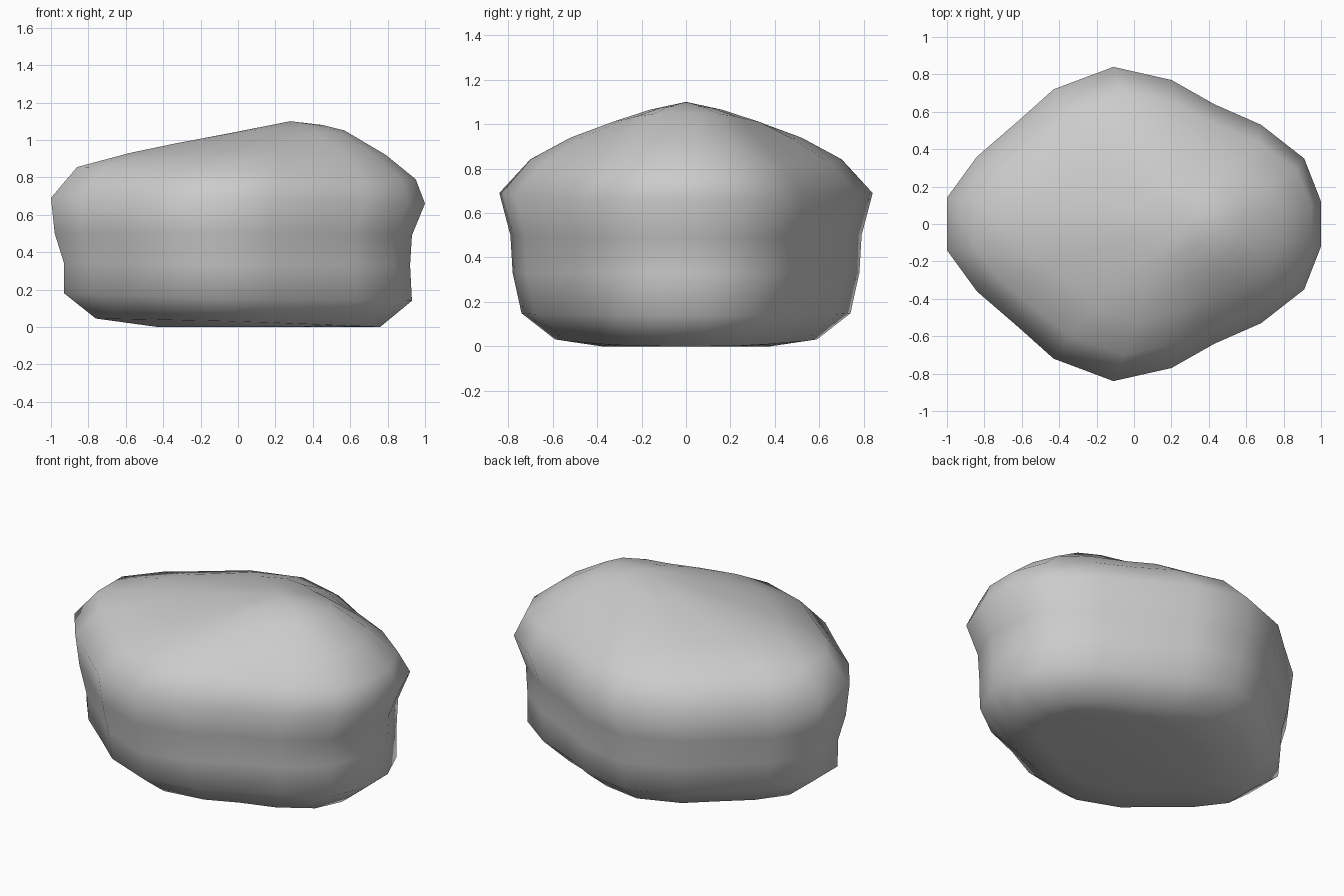
import bpy
import bmesh

cube = bpy.data.objects.get("Cube")
if cube:
    bpy.data.objects.remove(cube, do_unlink=True)

# Flat stone colour
stone = bpy.data.materials.new("stone_grey")
stone.use_nodes = True
grey = (0.6, 0.6, 0.6, 1)
stone.diffuse_color = grey
stone.node_tree.nodes["Principled BSDF"].inputs["Base Color"].default_value = grey

# Half of the plan outline, mirrored across y to close the loop
half = [(1, .12), (.91, .35), (.68, .53), (.43, .64), (.2, .77),
        (-.11, .84), (-.43, .72), (-.62, .55), (-.84, .36), (-1, .14)]
outline = half + [(x, -y) for x, y in reversed(half)]

# Rings from the base up: left x, right x, half width, z at left, middle, right
rings = [
    (-.43, .60, .38, 0, 0, 0),
    (-.76, .76, .59, .045, .03, 0),
    (-.93, .93, .74, .18, .145, .14),
    (-.93, .92, .78, .34, .33, .33),
    (-.98, .93, .79, .50, .50, .49),
    (-1.0, 1.0, .84, .69, .69, .66),
    (-.86, .95, .70, .855, .84, .79),
    (-.58, .79, .52, .93, .94, .92),
    (-.34, .57, .36, .98, 1.0, 1.05),
    (-.05, .45, .18, 1.035, 1.06, 1.08),
]

bm = bmesh.new()
loops = []
for x0, x1, width, z0, zm, z1 in rings:
    loop = []
    for u, v in outline:
        x = (x0 + x1) / 2 + u * (x1 - x0) / 2
        z = zm + (z1 - zm) * u if u > 0 else zm + (zm - z0) * u
        loop.append(bm.verts.new((x, v * width / .84, z)))
    loops.append(loop)

# Side bands
n = len(outline)
for low, high in zip(loops, loops[1:]):
    for i in range(n):
        j = (i + 1) % n
        bm.faces.new((low[i], low[j], high[j], high[i]))

# Crown and flat base
peak = bm.verts.new((.28, 0, 1.1))
base = bm.verts.new((.08, 0, 0))
for i in range(n):
    j = (i + 1) % n
    bm.faces.new((loops[-1][i], loops[-1][j], peak))
    bm.faces.new((loops[0][j], loops[0][i], base))
bmesh.ops.recalc_face_normals(bm, faces=bm.faces)
for face in bm.faces:
    face.smooth = True

mesh = bpy.data.meshes.new("boulder")
bm.to_mesh(mesh)
bm.free()
mesh.materials.append(stone)
boulder = bpy.data.objects.new("boulder", mesh)
bpy.context.collection.objects.link(boulder)
